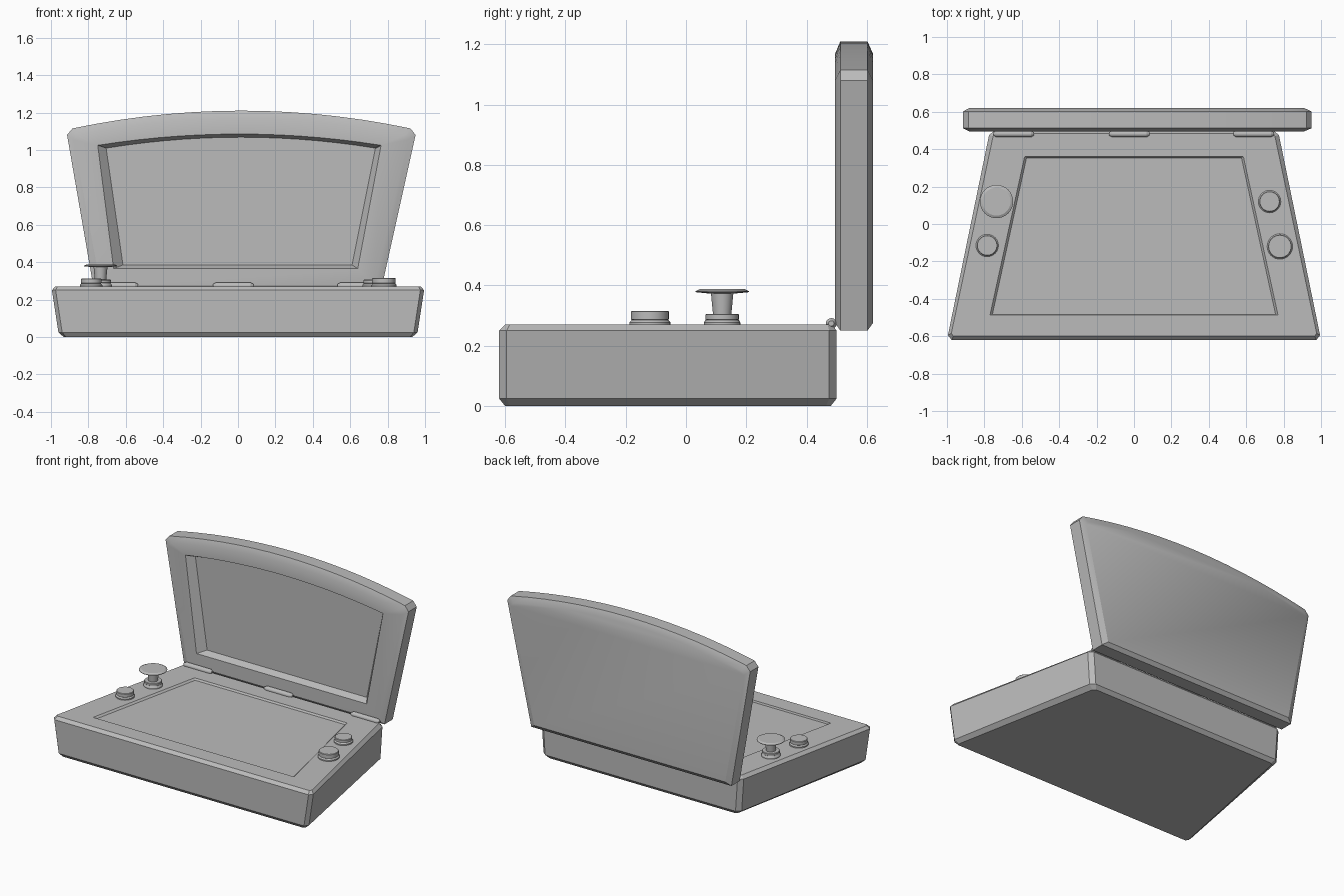
import bpy
import bmesh
from math import cos, sin, pi, radians

cube = bpy.data.objects.get("Cube")
if cube:
    bpy.data.objects.remove(cube, do_unlink=True)

grey = bpy.data.materials.new("plain grey")
grey.use_nodes = True
colour = (0.5, 0.5, 0.5, 1)
grey.diffuse_color = colour
grey.node_tree.nodes["Principled BSDF"].inputs["Base Color"].default_value = colour


def loft(name, rings):
    """Skin a closed solid through rings that have equal point counts."""
    bm = bmesh.new()
    loops = [[bm.verts.new(p) for p in ring] for ring in rings]
    count = len(loops[0])
    for a, b in zip(loops, loops[1:]):
        for i in range(count):
            j = (i + 1) % count
            bm.faces.new((a[i], a[j], b[j], b[i]))
    bm.faces.new(loops[0])
    bm.faces.new(loops[-1])
    bmesh.ops.recalc_face_normals(bm, faces=bm.faces[:])
    mesh = bpy.data.meshes.new(name)
    bm.to_mesh(mesh)
    bm.free()
    mesh.materials.append(grey)
    obj = bpy.data.objects.new(name, mesh)
    bpy.context.collection.objects.link(obj)
    bpy.ops.object.select_all(action='DESELECT')
    obj.select_set(True)
    bpy.context.view_layer.objects.active = obj
    bpy.ops.object.shade_smooth_by_angle(angle=radians(25))
    return obj


def trapezoid(z, front, back, y0, y1, c):
    """Symmetric plan outline with corners cut by c."""
    k = (front - back) / (y1 - y0) * c
    half = [(front - c, y0), (front - k, y0 + c), (back + k, y1 - c), (back - c, y1)]
    return [(x, y, z) for x, y in half] + [(-x, y, z) for x, y in reversed(half)]


def lid_outline(y, left, right, z0, top_left, top_right, z1, rise, c, steps=14):
    """Upright outline, flared sides and an arched top."""
    def side(bottom, top, z):
        return bottom + (top - bottom) * (z - z0) / (z1 - z0)
    zs = z1 - c
    pts = [(left, y, z0), (right, y, z0), (side(right, top_right, zs), y, zs)]
    for i in range(steps + 1):
        t = i / steps
        x = top_right - c + (top_left - top_right + 2 * c) * t
        pts.append((x, y, z1 + rise * (1 - (2 * t - 1) ** 2)))
    pts.append((side(left, top_left, zs), y, zs))
    return pts


def turned(name, x, y, profile, sides=32):
    """Round part from (radius, z) pairs."""
    return loft(name, [[(x + r * cos(2 * pi * i / sides), y + r * sin(2 * pi * i / sides), z)
                        for i in range(sides)] for r, z in profile])


# Base box with a shallow sunken panel
TOP = 0.27
loft("base", [
    trapezoid(0.0, 0.935, 0.725, -0.6, 0.48, 0.015),
    trapezoid(0.025, 0.965, 0.755, -0.62, 0.5, 0.025),
    trapezoid(0.25, 1.0, 0.77, -0.62, 0.5, 0.025),
    trapezoid(TOP, 0.98, 0.75, -0.6, 0.485, 0.015),
    trapezoid(TOP, 0.77, 0.585, -0.487, 0.36, 0.002),
    trapezoid(TOP - 0.012, 0.757, 0.575, -0.483, 0.352, 0.002),
])

# Raised lid with bevelled rim and recessed inner face
full = (-0.77, 0.765, 0.25, -0.92, 0.957, 1.115, 0.095, 0.035)
inset = (-0.735, 0.73, 0.275, -0.885, 0.915, 1.08, 0.09, 0.025)
loft("lid", [
    lid_outline(0.62, *inset),
    lid_outline(0.602, *full),
    lid_outline(0.512, *full),
    lid_outline(0.495, *inset),
    lid_outline(0.495, -0.665, 0.64, 0.365, -0.75, 0.765, 1.025, 0.06, 0.002),
    lid_outline(0.54, -0.615, 0.61, 0.385, -0.705, 0.735, 1.01, 0.058, 0.002),
])

# Three hinge barrels
for name, cx in (("right", -0.643), ("middle", -0.025), ("left", 0.64)):
    loft(name + "_hinge", [[(cx + dx, 0.482 + r * cos(pi * i / 8), 0.274 + r * sin(pi * i / 8))
                            for i in range(16)]
                           for dx, r in ((-0.108, 0.009), (-0.092, 0.018),
                                         (0.092, 0.018), (0.108, 0.009))])

# Push buttons, each a collar with a cap
for name, x, y, r, h in (("right_front_button", -0.785, -0.115, 0.055, 0.042),
                         ("left_front_button", 0.78, -0.12, 0.063, 0.046),
                         ("left_back_button", 0.725, 0.12, 0.055, 0.036)):
    turned(name, x, y, [(r + 0.005, TOP - 0.01), (r + 0.005, TOP + 0.008),
                        (r - 0.003, TOP + 0.016), (r, TOP + 0.018),
                        (r, TOP + h - 0.003), (r - 0.003, TOP + h)])

# Joystick: collar, flared stem and wide cap
turned("joystick_collar", -0.735, 0.12, [(0.06, 0.26), (0.06, 0.278), (0.054, 0.288),
                                         (0.056, 0.29), (0.056, 0.303), (0.053, 0.306)])
turned("joystick", -0.735, 0.12, [(0.03, 0.3), (0.037, 0.373), (0.06, 0.375),
                                  (0.089, 0.378), (0.089, 0.381), (0.075, 0.388)])
